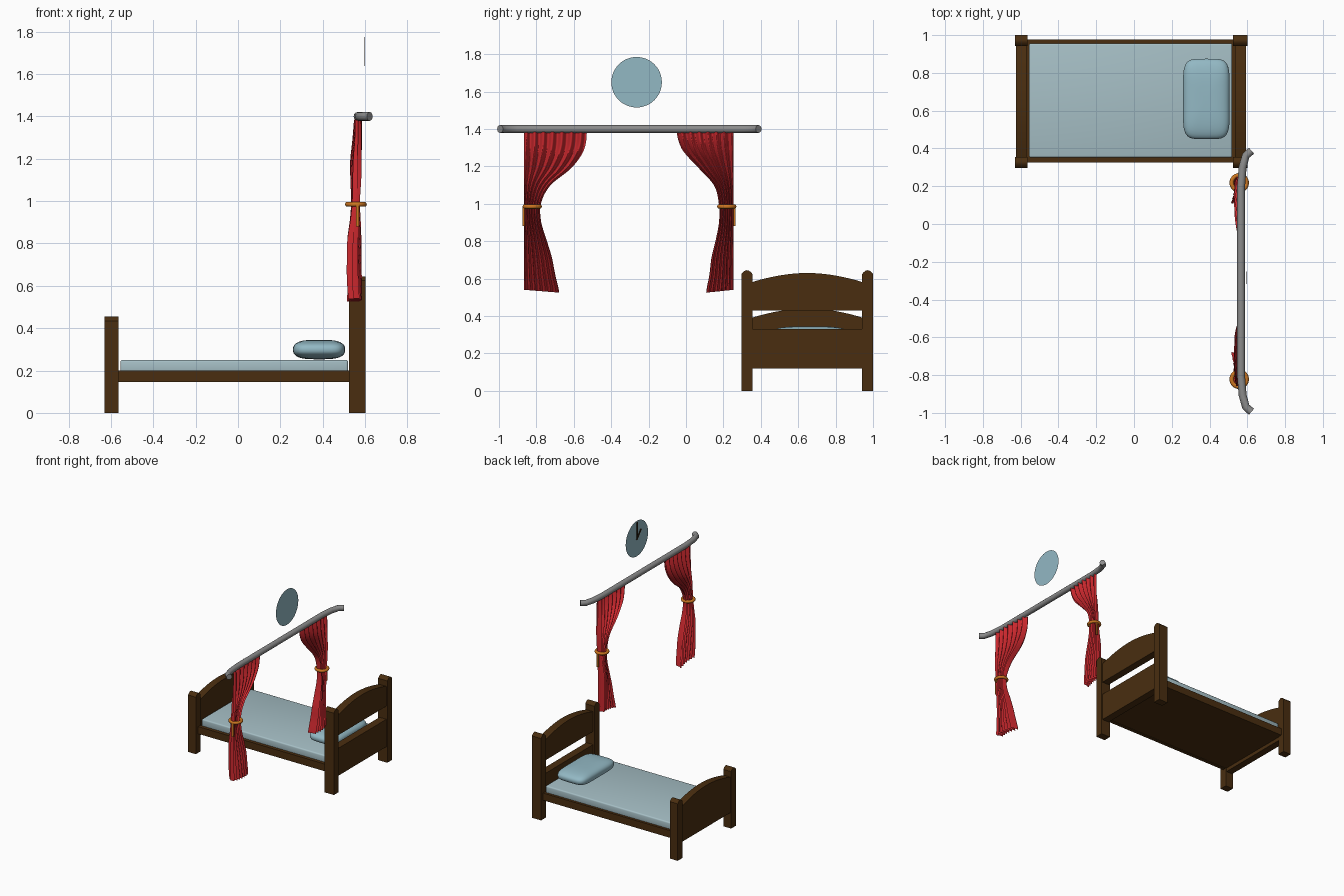
import bpy, bmesh, math
from mathutils import Vector, Matrix

if "Cube" in bpy.data.objects:
    bpy.data.objects.remove(bpy.data.objects["Cube"])


def material(name, r, g, b):
    m = bpy.data.materials.new(name)
    m.diffuse_color = (r, g, b, 1)
    m.use_nodes = True
    m.node_tree.nodes["Principled BSDF"].inputs["Base Color"].default_value = m.diffuse_color
    return m


WOOD = material("dark wood", 0.068, 0.027, 0.005)
SHEET = material("pale blue sheet", 0.38, 0.52, 0.56)
BLUE = material("soft blue", 0.29, 0.48, 0.55)
RED = material("curtain red", 0.62, 0.022, 0.028)
GREY = material("rod grey", 0.26, 0.26, 0.26)
ORANGE = material("tie orange", 0.6, 0.18, 0.015)
BLACK = material("hand black", 0.02, 0.012, 0.005)


def finish(name, bm, mat, smooth=None):
    """Turn a bmesh into a named object, smoothed below the given angle."""
    me = bpy.data.meshes.new(name)
    bm.to_mesh(me)
    bm.free()
    me.materials.append(mat)
    if smooth:
        me.shade_smooth()
        me.set_sharp_from_angle(angle=math.radians(smooth))
    ob = bpy.data.objects.new(name, me)
    bpy.context.collection.objects.link(ob)
    return ob


def box(name, lo, hi, mat, bevel=0.0):
    lo, hi = Vector(lo), Vector(hi)
    bm = bmesh.new()
    bmesh.ops.create_cube(bm, size=1)
    bmesh.ops.scale(bm, vec=hi - lo, verts=bm.verts)
    bmesh.ops.translate(bm, vec=(lo + hi) / 2, verts=bm.verts)
    if bevel:
        bmesh.ops.bevel(bm, geom=bm.edges[:], offset=bevel, segments=3,
                        profile=0.5, affect='EDGES')
    return finish(name, bm, mat, 35 if bevel else None)


def prism(name, profile, x0, x1, mat):
    """Extrude a (y, z) profile along x."""
    bm = bmesh.new()
    face = bm.faces.new([bm.verts.new((x0, y, z)) for y, z in profile])
    new = bmesh.ops.extrude_face_region(bm, geom=[face])["geom"]
    bmesh.ops.translate(bm, vec=(x1 - x0, 0, 0),
                        verts=[v for v in new if isinstance(v, bmesh.types.BMVert)])
    bmesh.ops.recalc_face_normals(bm, faces=bm.faces[:])
    return finish(name, bm, mat, 30)


def arched(y0, y1, bottom, edge, rise, n=16):
    """Rectangle with an arched top."""
    top = [(y1 + (y0 - y1) * i / n, edge + rise * math.sin(math.pi * i / n) ** 0.9)
           for i in range(n + 1)]
    return [(y0, bottom), (y1, bottom)] + top


# Bed posts with rounded tops
for end, x0, x1, h in (("head", 0.525, 0.602, 0.645), ("foot", -0.63, -0.564, 0.455)):
    for side, y0 in (("near", 0.297), ("far", 0.942)):
        prism(f"{end}_post_{side}", arched(y0, y0 + 0.058, 0, h - 0.02, 0.02, 8), x0, x1, WOOD)

# Head and foot boards
Y0, Y1 = 0.35, 0.947
prism("headboard_top", arched(Y0, Y1, 0.43, 0.58, 0.05), 0.536, 0.594, WOOD)
box("headboard_lower", (0.536, Y0, 0.12), (0.594, Y1, 0.33), WOOD)
prism("footboard", arched(Y0, Y1, 0.12, 0.39, 0.05), -0.624, -0.57, WOOD)

# Side rails and base
for side, y in (("near", 0.325), ("far", 0.95)):
    box(f"side_rail_{side}", (-0.575, y, 0.145), (0.54, y + 0.026, 0.2), WOOD)
box("bed_base", (-0.575, 0.345, 0.148), (0.54, 0.955, 0.195), WOOD)

# Mattress and pillow
box("mattress", (-0.556, 0.352, 0.19), (0.52, 0.956, 0.25), SHEET, 0.01)


def spow(v, e):
    return math.copysign(abs(v) ** e, v)


bm = bmesh.new()
bmesh.ops.create_uvsphere(bm, u_segments=40, v_segments=20, radius=1)
for v in bm.verts:
    u = math.atan2(v.co.y, v.co.x)
    w = math.asin(max(-1, min(1, v.co.z)))
    r = abs(math.cos(w)) ** 0.6
    px, py = r * spow(math.cos(u), 0.42), r * spow(math.sin(u), 0.42)
    px *= 0.96 + 0.04 * py * py          # slightly pinched long sides
    v.co = (0.383 + 0.128 * px, 0.662 + 0.213 * py, 0.299 + 0.046 * spow(math.sin(w), 0.8))
finish("pillow", bm, BLUE, 80)

# Curtain rod with bent ends
MID = -0.303
bend = [(0.622, 0.388), (0.592, 0.362), (0.575, 0.30), (0.567, 0.2)]
path = bend + [(x, 2 * MID - y) for x, y in reversed(bend)]
cu = bpy.data.curves.new("curtain_rod", 'CURVE')
cu.dimensions = '3D'
cu.bevel_depth = 0.021
cu.bevel_resolution = 4
cu.use_fill_caps = True
sp = cu.splines.new('POLY')
sp.points.add(len(path) - 1)
for p, (x, y) in zip(sp.points, path):
    p.co = (x, y, 1.4, 1)
sp.use_smooth = True
cu.materials.append(GREY)
rod = bpy.data.objects.new("curtain_rod", cu)
bpy.context.collection.objects.link(rod)
bpy.context.view_layer.objects.active = rod
rod.select_set(True)
bpy.ops.object.convert(target='MESH')


def spline(table, z):
    """Catmull-Rom lookup in a list of evenly spaced values, z in 0..1."""
    t = z * (len(table) - 1)
    i = min(int(t), len(table) - 2)
    f = t - i
    a, b, c, d = (table[max(0, min(len(table) - 1, i + k))] for k in (-1, 0, 1, 2))
    return b + 0.5 * f * (c - a + f * (2 * a - 5 * b + 4 * c - d + f * (3 * (b - c) + d - a)))


# Curtains: pleated sheets gathered at the tie, tables run top to bottom
FRONT = [0.546, 0.540, 0.530, 0.530, 0.534, 0.528, 0.516, 0.513, 0.509, 0.509]
BACK = [0.586, 0.585, 0.584, 0.583, 0.580, 0.582, 0.583, 0.584, 0.585, 0.585]


def curtain(name, outer, sign, widths):
    rows, cols, pleats = 48, 96, 7
    bm = bmesh.new()
    grid = []
    for j in range(rows + 1):
        t = j / rows
        w, f, b = (spline(tab, t) for tab in (widths, FRONT, BACK))
        line = []
        for i in range(cols + 1):
            u = i / cols
            wave = math.sin(2 * math.pi * pleats * u + 0.6 * math.sin(5 * u))
            lean = 0.5 + 0.5 * (0.75 * wave + 0.25 * math.sin(4 * u + 6 * t))
            y = outer + sign * w * u
            z = 1.385 - 0.845 * t - 0.015 * t * u
            line.append(bm.verts.new((f + (b - f) * lean, y, z)))
        grid.append(line)
    for j in range(rows):
        for i in range(cols):
            bm.faces.new((grid[j][i], grid[j][i + 1], grid[j + 1][i + 1], grid[j + 1][i]))
    finish(name, bm, RED, 80)


curtain("curtain_left", -0.865, 1, [0.335, 0.32, 0.255, 0.14, 0.09, 0.09, 0.118, 0.147, 0.166, 0.187])
curtain("curtain_right", 0.255, -1, [0.305, 0.275, 0.19, 0.105, 0.08, 0.078, 0.095, 0.118, 0.13, 0.147])

# Orange ties with a hanging tail
for side, y, tail in (("left", -0.822, -0.868), ("right", 0.218, 0.26)):
    bpy.ops.mesh.primitive_torus_add(major_segments=32, minor_segments=12, major_radius=0.04,
                                     minor_radius=0.0115, location=(0.557, y, 0.985))
    ring = bpy.context.object
    ring.name = f"curtain_tie_{side}"
    ring.data.materials.append(ORANGE)
    ring.data.shade_smooth()
    box(f"tie_tail_{side}", (0.558, tail - 0.005, 0.88), (0.572, tail + 0.005, 0.985), ORANGE)

# Wall clock: thin disc with hands on the side facing the bed
CX, CY, CZ = 0.6, -0.264, 1.65
bm = bmesh.new()
bmesh.ops.create_circle(bm, cap_ends=True, segments=48, radius=0.135,
                        matrix=Matrix.Translation((CX, CY, CZ)) @ Matrix.Rotation(-math.pi / 2, 4, 'Y'))
finish("clock_face", bm, BLUE)
for name, length, half, angle in (("minute_hand", 0.125, 0.007, 0), ("hour_hand", 0.075, 0.008, 40)):
    hand = box(name, (-0.001, -half, -0.008), (0.001, half, length), BLACK)
    hand.location = (CX - 0.003, CY, CZ)
    hand.rotation_euler.x = math.radians(angle)
